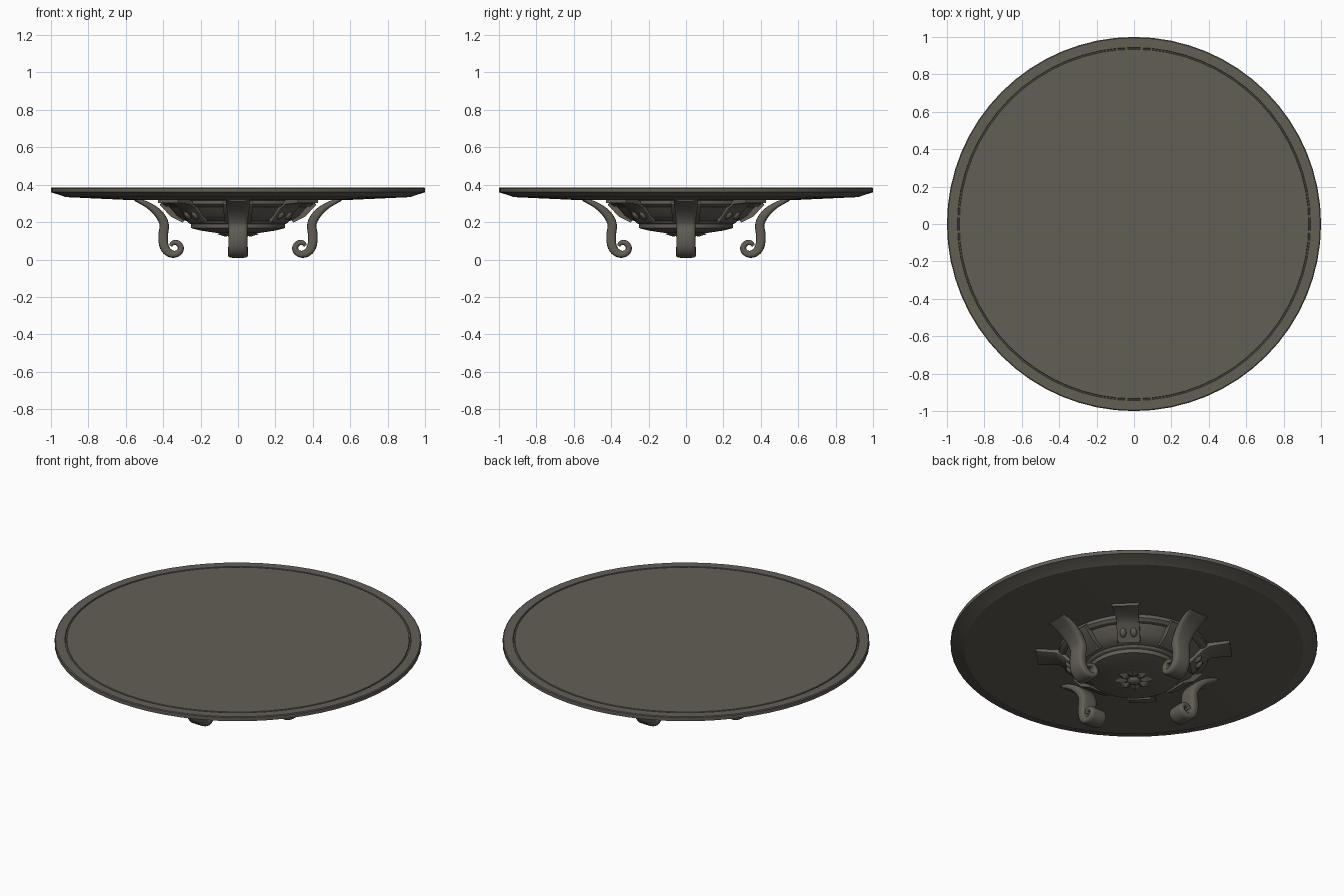
import bpy, bmesh, math
from mathutils import Vector, Matrix

if "Cube" in bpy.data.objects:
    bpy.data.objects.remove(bpy.data.objects["Cube"])

bronze = bpy.data.materials.new("dark_bronze")
bronze.diffuse_color = (0.122, 0.113, 0.091, 1)
bronze.use_nodes = True
bronze.node_tree.nodes["Principled BSDF"].inputs["Base Color"].default_value = bronze.diffuse_color


def finish(bm, name, angle=35):
    bmesh.ops.remove_doubles(bm, verts=bm.verts, dist=1e-5)
    bmesh.ops.recalc_face_normals(bm, faces=bm.faces)
    me = bpy.data.meshes.new(name)
    bm.to_mesh(me)
    bm.free()
    me.materials.append(bronze)
    ob = bpy.data.objects.new(name, me)
    bpy.context.collection.objects.link(ob)
    bpy.ops.object.select_all(action='DESELECT')
    ob.select_set(True)
    bpy.context.view_layer.objects.active = ob
    bpy.ops.object.shade_smooth_by_angle(angle=math.radians(angle))
    return ob


def skin(bm, rings, caps=True):
    vs = [[bm.verts.new(p) for p in r] for r in rings]
    n = len(vs[0])
    for a, b in zip(vs, vs[1:]):
        for i in range(n):
            bm.faces.new((a[i], a[(i + 1) % n], b[(i + 1) % n], b[i]))
    if caps:
        bm.faces.new(vs[0])
        bm.faces.new(vs[-1])


def lathe(name, profile, seg=64, angle=25):
    bm = bmesh.new()
    skin(bm, [[(r * math.cos(2 * math.pi * i / seg), r * math.sin(2 * math.pi * i / seg), z)
               for i in range(seg)] for r, z in profile])
    return finish(bm, name, angle)


def smooth_path(pts, steps=5):
    p = [Vector(q) for q in pts]
    p = [2 * p[0] - p[1]] + p + [2 * p[-1] - p[-2]]
    out = []
    for a, b, c, d in zip(p, p[1:], p[2:], p[3:]):
        for k in range(steps):
            t = k / steps
            out.append(0.5 * (2 * b + (c - a) * t + (2 * a - 5 * b + 4 * c - d) * t * t
                              + (3 * b - a - 3 * c + d) * t ** 3))
    return out + [p[-2]]


def strap(bm, pts, section):
    """Sweep a section along (r, z, thickness, width) points in the xz plane."""
    rings = []
    for i, q in enumerate(pts):
        a, b = pts[max(i - 1, 0)], pts[min(i + 1, len(pts) - 1)]
        t = Vector((b[0] - a[0], b[1] - a[1])).normalized()
        rings.append([(q[0] - t.y * u * q[2] / 2, v * q[3] / 2, q[1] + t.x * u * q[2] / 2)
                      for u, v in section])
    skin(bm, rings)


def around(ob, offset=0):
    for k in range(4):
        o = ob if k == 0 else ob.copy()
        if k:
            o.name = f"{ob.name}_{k + 1}"
            bpy.context.collection.objects.link(o)
        o.rotation_euler.z = offset + k * math.pi / 2


def spow(x, e):
    return math.copysign(abs(x) ** e, x)


rounded = [(spow(math.cos(a), 0.55), spow(math.sin(a), 0.4))
           for a in (2 * math.pi * (i + 0.5) / 16 for i in range(16))]
boxy = [(1, 0.93), (0.8, 1), (-1, 1), (-1, -1), (0.8, -1), (1, -0.93)]

# Round top with a thin inlaid groove and a sloping underside
lathe("table_top", [(0, 0.385), (0.934, 0.385), (0.936, 0.379), (0.942, 0.379), (0.944, 0.385),
                    (0.995, 0.385), (1, 0.381), (1, 0.36), (0.932, 0.338), (0.925, 0.334),
                    (0.6, 0.319), (0, 0.312)])

# Bowl under the top
lathe("under_bowl", [(0, 0.33), (0.41, 0.33), (0.41, 0.297), (0.395, 0.285), (0.375, 0.282),
                     (0.335, 0.235), (0.30, 0.212), (0.272, 0.205), (0.265, 0.195),
                     (0.252, 0.19), (0.25, 0.168), (0.20, 0.155), (0.12, 0.143), (0, 0.138)])

# Scrolled legs on the four axes
bm = bmesh.new()
path = [(0.55, 0.323, 0.02, 0.13), (0.48, 0.29, 0.034, 0.125), (0.425, 0.245, 0.046, 0.112),
        (0.395, 0.19, 0.05, 0.104), (0.4, 0.13, 0.052, 0.1), (0.396, 0.075, 0.05, 0.102),
        (0.375, 0.041, 0.045, 0.105), (0.342, 0.028, 0.038, 0.107), (0.313, 0.041, 0.034, 0.107),
        (0.306, 0.067, 0.032, 0.105), (0.324, 0.089, 0.03, 0.103), (0.348, 0.088, 0.026, 0.1),
        (0.36, 0.073, 0.018, 0.096)]
strap(bm, smooth_path(path), rounded)
around(finish(bm, "scroll_leg", 45))

# Blocks joining the legs to the bowl
bm = bmesh.new()
strap(bm, [(0.285, 0.215, 0.04, 0.14), (0.345, 0.25, 0.05, 0.15), (0.40, 0.31, 0.05, 0.16)], boxy)
around(finish(bm, "leg_mount"))

# Riveted brackets on the diagonals
bm = bmesh.new()
strap(bm, [(0.53, 0.312, 0.02, 0.15), (0.42, 0.305, 0.025, 0.125), (0.375, 0.282, 0.035, 0.125),
           (0.30, 0.207, 0.035, 0.125)], boxy)
tilt = Matrix.Rotation(math.radians(45), 4, 'Y')
for y in (-0.029, 0.029):
    m = Matrix.Translation((0.353, y, 0.235)) @ tilt @ Matrix.Diagonal((0.014, 0.018, 0.026, 1))
    bmesh.ops.create_uvsphere(bm, u_segments=12, v_segments=8, radius=1,
                              matrix=m)
around(finish(bm, "riveted_bracket"), math.pi / 4)

# Flower boss at the bottom of the bowl
bm = bmesh.new()
for k in range(8):
    rot = Matrix.Rotation(k * math.pi / 4, 3, 'Z')
    base = [(0.02, 0, 0.14), (0.07, 0.03, 0.142), (0.112, 0, 0.136), (0.07, -0.03, 0.142)]
    ring = [bm.verts.new(rot @ Vector(p)) for p in base]
    peak = bm.verts.new(rot @ Vector((0.066, 0, 0.122)))
    top = bm.verts.new(rot @ Vector((0.066, 0, 0.152)))
    for i in range(4):
        bm.faces.new((ring[i], ring[(i + 1) % 4], peak))
        bm.faces.new((ring[(i + 1) % 4], ring[i], top))
bmesh.ops.create_uvsphere(bm, u_segments=16, v_segments=10, radius=1,
                          matrix=Matrix.Translation((0, 0, 0.137))
                          @ Matrix.Diagonal((0.036, 0.036, 0.022, 1)))
finish(bm, "flower_boss", 30)
